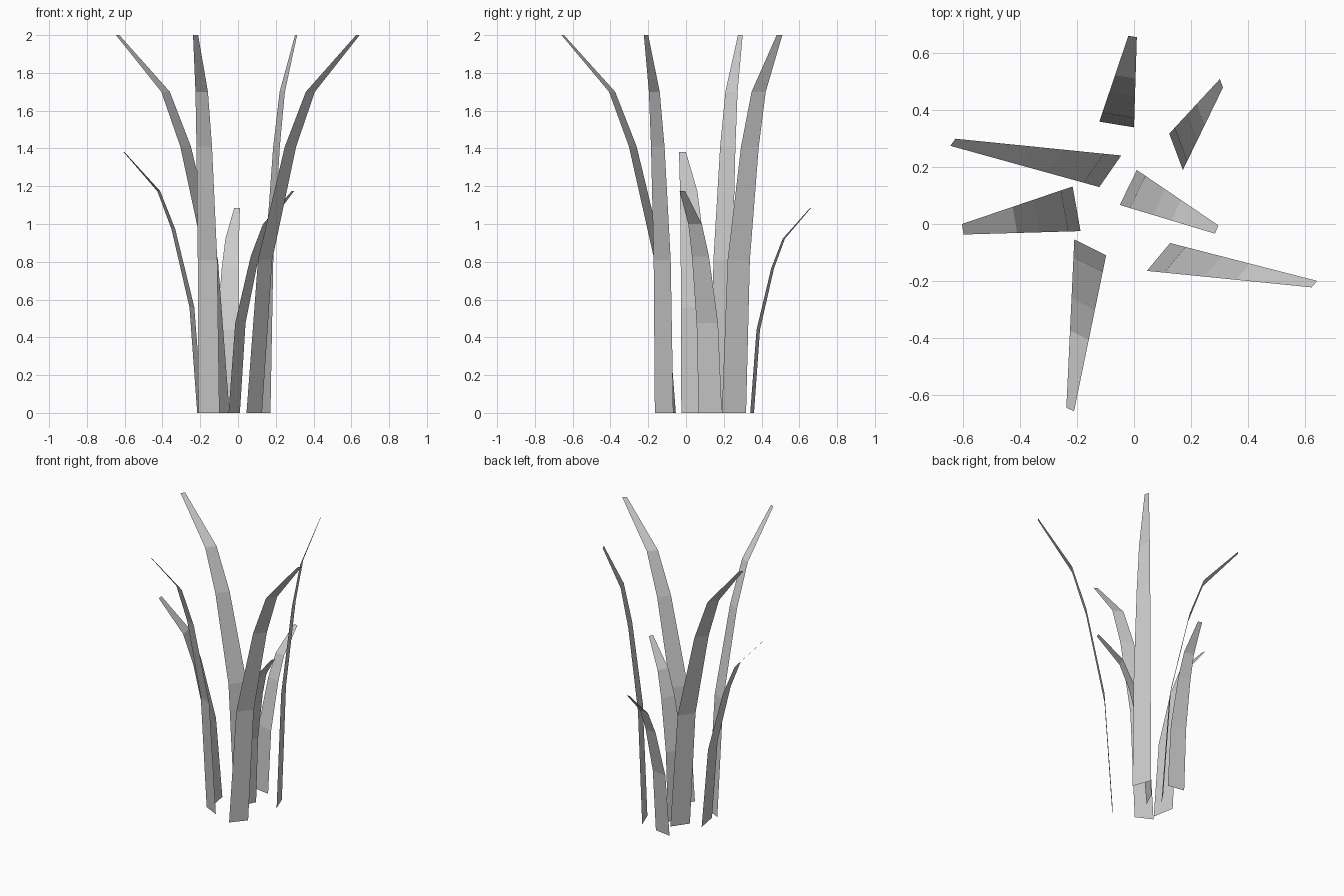
import bpy

if "Cube" in bpy.data.objects:
    bpy.data.objects.remove(bpy.data.objects["Cube"])

# Shared bend profile: (height fraction, lean fraction from base edge to tip edge)
PROFILE = [(0, 0), (0.405, 0.105), (0.705, 0.35), (0.85, 0.542), (1, 1)]


def make_blade(name, height, base, tip):
    """Flat tapering blade whose base edge bends outwards to its tip edge."""
    verts, faces = [], []
    for h, lean in PROFILE:
        for (bx, by), (tx, ty) in zip(base, tip):
            verts.append((bx + (tx - bx) * lean, by + (ty - by) * lean, h * height))
    for i in range(len(PROFILE) - 1):
        a = 2 * i
        faces.append((a, a + 1, a + 3, a + 2))
    mesh = bpy.data.meshes.new(name)
    mesh.from_pydata(verts, [], faces)
    obj = bpy.data.objects.new(name, mesh)
    bpy.context.collection.objects.link(obj)


# Tall blades
make_blade("tall_blade_back_right", 2.0,
           [(0.172, 0.19), (0.124, 0.318)], [(0.313, 0.48), (0.302, 0.51)])
make_blade("tall_blade_left", 2.0,
           [(-0.045, 0.241), (-0.122, 0.13)], [(-0.628, 0.30), (-0.646, 0.275)])
make_blade("tall_blade_front", 2.0,
           [(-0.21, -0.054), (-0.098, -0.11)], [(-0.238, -0.646), (-0.211, -0.659)])
make_blade("tall_blade_right", 2.0,
           [(0.045, -0.165), (0.127, -0.067)], [(0.625, -0.223), (0.644, -0.20)])

# Short blades
make_blade("short_blade_left", 1.38,
           [(-0.216, 0.132), (-0.188, -0.025)], [(-0.605, 0.0), (-0.60, -0.037)])
make_blade("short_blade_right", 1.175,
           [(-0.05, 0.067), (0.01, 0.19)], [(0.285, -0.034), (0.297, -0.005)])
make_blade("short_blade_back", 1.085,
           [(0.0, 0.34), (-0.122, 0.36)], [(0.01, 0.657), (-0.02, 0.662)])
